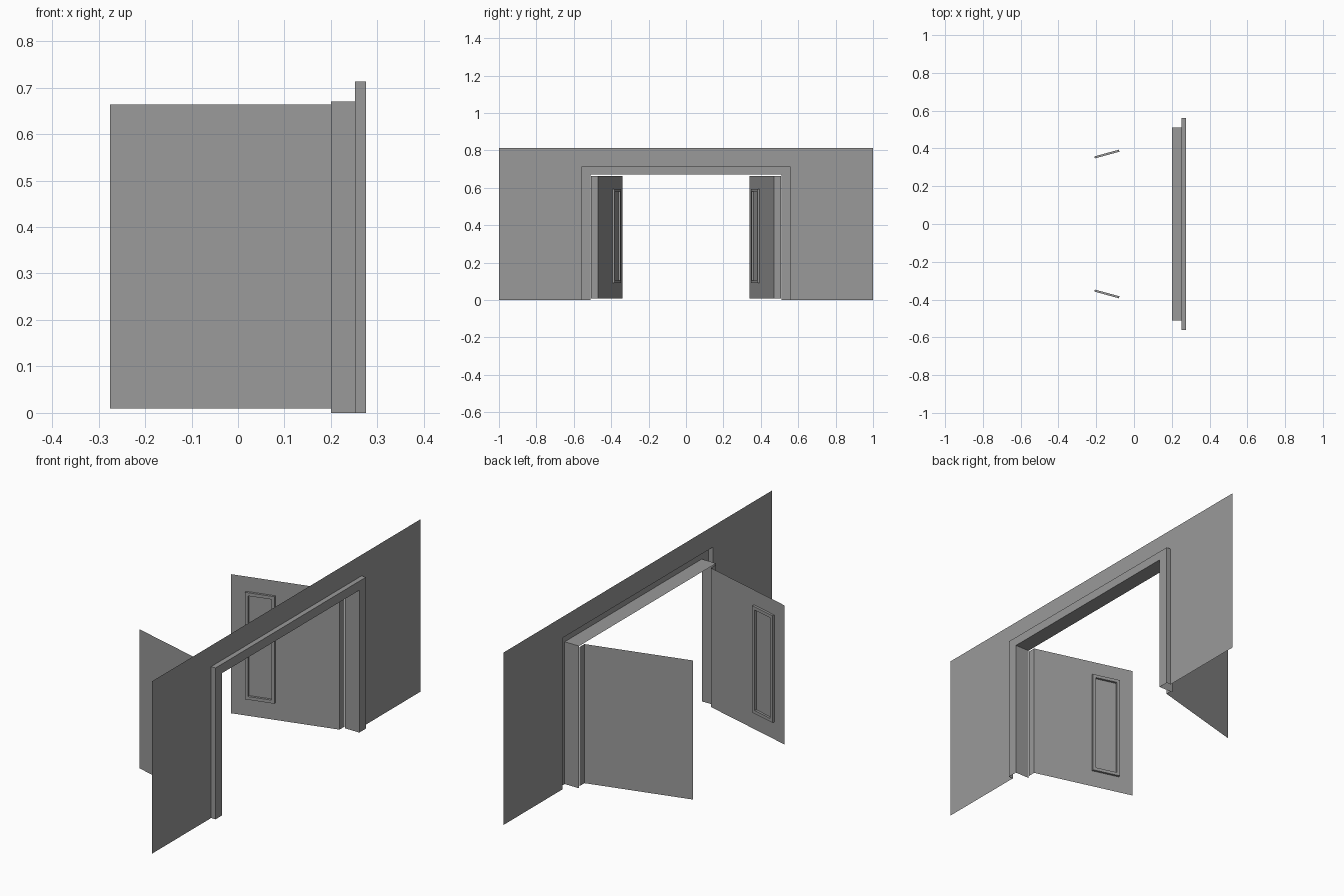
import bpy
from mathutils import Vector

cube = bpy.data.objects.get("Cube")
if cube:
    bpy.data.objects.remove(cube)

# One plain grey for the whole doorway
grey = bpy.data.materials.new("plain_grey")
grey.use_nodes = True
GREY = (0.32, 0.32, 0.32, 1)
grey.diffuse_color = GREY
grey.node_tree.nodes["Principled BSDF"].inputs["Base Color"].default_value = GREY


def loft(name, rows, closed=False):
    """Join neighbouring rows of points with flat quads."""
    n = len(rows[0])
    verts = [p for row in rows for p in row]
    faces = []
    for r in range(len(rows) - 1):
        for i in range(n if closed else n - 1):
            j = (i + 1) % n
            faces.append((r * n + i, r * n + j, (r + 1) * n + j, (r + 1) * n + i))
    mesh = bpy.data.meshes.new(name)
    mesh.from_pydata(verts, [], faces)
    mesh.materials.append(grey)
    obj = bpy.data.objects.new(name, mesh)
    bpy.context.collection.objects.link(obj)
    return obj


def arch(x, half_width, top):
    """Square arch of four points in the plane of the wall."""
    return [(x, -half_width, 0), (x, -half_width, top),
            (x, half_width, top), (x, half_width, 0)]


BACK, WALL, FACE = 0.2, 0.252, 0.275
OUTER, INNER = (0.56, 0.713), (0.51, 0.67)

# Thin wall, raised trim and deep lining of the opening
loft("wall", [arch(WALL, 1, 0.812), arch(WALL, *OUTER)])
loft("door_trim", [arch(WALL, *OUTER), arch(FACE, *OUTER), arch(FACE, *INNER)])
loft("opening_lining", [arch(FACE, *INNER), arch(BACK, *INNER)])

# Two open doors, each with a hinge strip and a raised panel moulding
BOTTOM, TOP = 0.009, 0.664
for side, s in (("left", 1), ("right", -1)):
    hinge = Vector((BACK, s * 0.47, 0))
    along = Vector((-0.475, -s * 0.13, 0))
    length = along.length
    along.normalize()
    inward = Vector((-along.y * s, along.x * s, 0))

    def on_door(t, z, depth=0):
        return hinge + along * t + inward * depth + Vector((0, 0, z))

    plan = [Vector((BACK, s * 0.508, 0)), hinge, on_door(length, 0)]
    lift = [[p + Vector((0, 0, z)) for p in plan] for z in (BOTTOM, TOP)]
    loft(side + "_door", lift if s > 0 else lift[::-1])

    def rectangle(inset, depth):
        a, b, low, high = 0.29 + inset, 0.425 - inset, 0.09 + inset, 0.594 - inset
        return [on_door(t, z, depth) for t, z in ((a, low), (b, low), (b, high), (a, high))]

    rings = [rectangle(0, 0), rectangle(0, 0.011), rectangle(0.015, 0.011), rectangle(0.015, 0)]
    loft(side + "_panel_moulding", rings if s < 0 else rings[::-1], closed=True)
